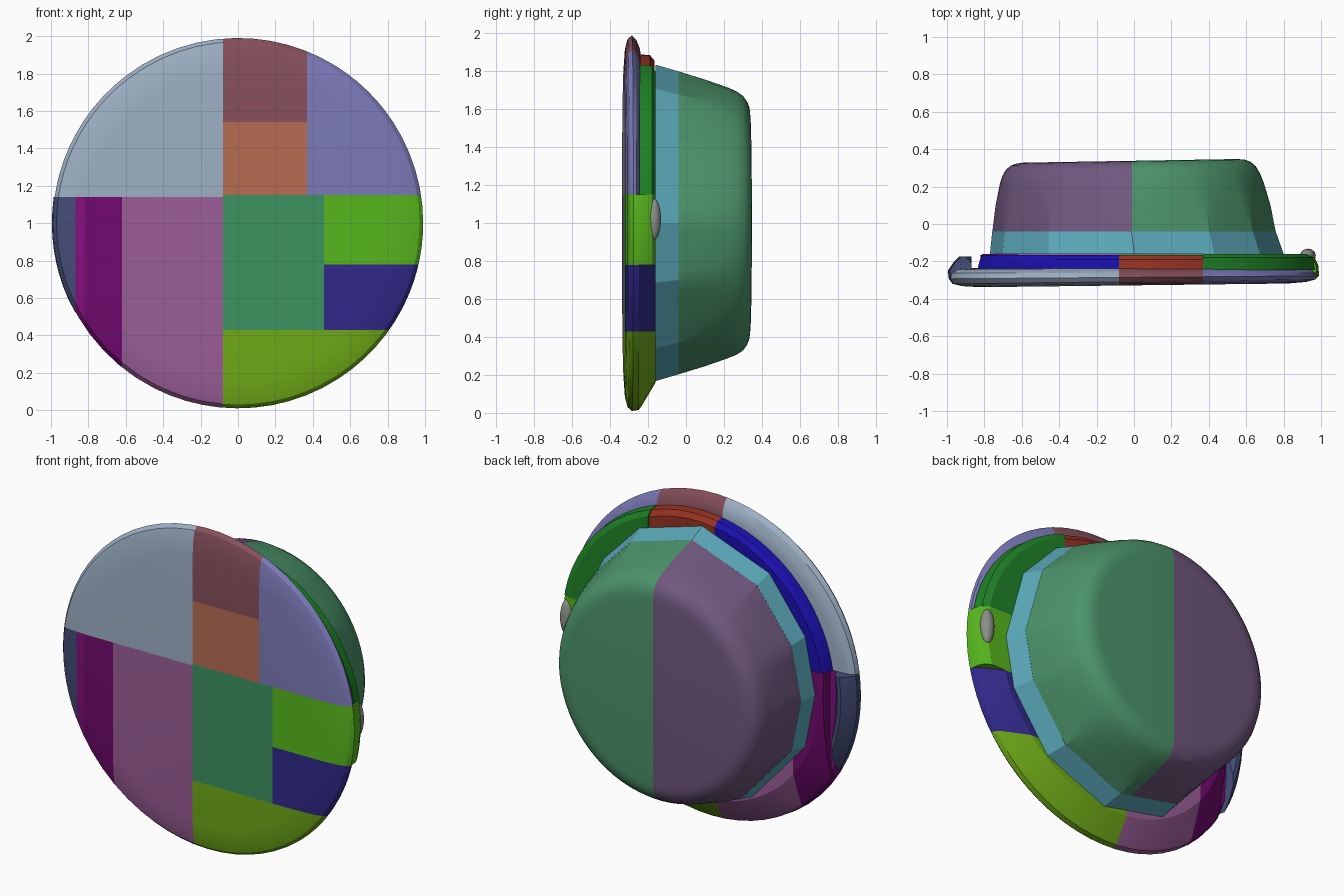
import bpy, bmesh
from math import cos, sin, radians
from mathutils import Vector

cube = bpy.data.objects.get("Cube")
if cube:
    bpy.data.objects.remove(cube)

CORNERS = [0, 33, 58, 91, 127, 156, 180, 204, 243, 275, 308, 338]
STEPS = 6
FAR = 2.0


def paint(obj, code):
    """Colour an object from a hex code, converted to linear."""
    srgb = [int(code[i:i + 2], 16) / 255 for i in (0, 2, 4)]
    col = [c / 12.92 if c < 0.04 else ((c + 0.055) / 1.055) ** 2.4 for c in srgb] + [1]
    mat = bpy.data.materials.new(obj.name + "_colour")
    mat.use_nodes = True
    mat.diffuse_color = col
    bsdf = mat.node_tree.nodes["Principled BSDF"]
    bsdf.inputs["Base Color"].default_value = col
    bsdf.inputs["Roughness"].default_value = 0.7
    obj.data.materials.append(mat)


def smooth(obj, angle=22):
    bpy.ops.object.select_all(action='DESELECT')
    obj.select_set(True)
    bpy.context.view_layer.objects.active = obj
    bpy.ops.object.shade_smooth_by_angle(angle=radians(angle))


def ring_points(y, rx, rz, cx=0.0, lean=0.0, rounding=1.0):
    """A ring around the y axis, between a twelve-sided polygon and an ellipse."""
    def on_ellipse(a):
        return Vector((cx + rx * cos(radians(a)), y, 1 + rz * sin(radians(a))))
    points = []
    for i, a in enumerate(CORNERS):
        b = CORNERS[i + 1] if i + 1 < len(CORNERS) else 360
        for k in range(STEPS):
            t = k / STEPS
            flat = on_ellipse(a).lerp(on_ellipse(b), t)
            p = flat.lerp(on_ellipse(a + (b - a) * t), rounding)
            p.y += lean * p.x
            points.append(p)
    return points


def patch(name, code, rings, x=(-FAR, FAR), z=(-FAR, FAR)):
    """Loft a closed solid through rings and keep the part inside the x and z limits."""
    bm = bmesh.new()
    loops = [[bm.verts.new(p) for p in ring_points(*r)] for r in rings]
    n = len(loops[0])
    for a, b in zip(loops, loops[1:]):
        for i in range(n):
            j = (i + 1) % n
            bm.faces.new((a[i], a[j], b[j], b[i]))
    bm.faces.new(loops[0])
    bm.faces.new(loops[-1])
    for axis, limits in ((Vector((1, 0, 0)), x), (Vector((0, 0, 1)), z)):
        for limit, side in zip(limits, (-1, 1)):
            if abs(limit) < FAR:
                geom = bm.verts[:] + bm.edges[:] + bm.faces[:]
                bmesh.ops.bisect_plane(bm, geom=geom, plane_co=axis * limit,
                                       plane_no=axis * side, clear_outer=True)
                rim = [e for e in bm.edges if e.is_boundary]
                bmesh.ops.holes_fill(bm, edges=rim, sides=0)
    bmesh.ops.recalc_face_normals(bm, faces=bm.faces[:])
    mesh = bpy.data.meshes.new(name)
    bm.to_mesh(mesh)
    bm.free()
    obj = bpy.data.objects.new(name, mesh)
    bpy.context.collection.objects.link(obj)
    paint(obj, code)
    smooth(obj)
    return obj


# Ring profiles: y, x radius, z radius, x centre, lean, rounding
front_edge = [(-.328, .82, .82, 0, .012), (-.321, .92, .92, 0, .012),
              (-.308, .97, .97, 0, .012), (-.285, .99, .99, 0, .008)]
thin_brim = front_edge + [(-.262, .985, .965), (-.243, .95, .92), (-.238, .9, .88)]
raised_step = [(-.245, .9, .89, .05), (-.19, .885, .885, .05), (-.165, .86, .855, .04)]
deep_brim = front_edge + [(-.25, .98, .985), (-.235, .965, .965), (-.16, .82, .84, .015)]
right_brim = front_edge + [(-.22, .985, .99), (-.18, .965, .97), (-.16, .93, .93)]
curled_edge = front_edge + [(-.25, .995, .99), (-.205, .965, .96), (-.175, .935, .93),
                            (-.175, .91, .91), (-.205, .885, .885), (-.24, .85, .85)]
shallow_brim = front_edge + [(-.25, .96, .96), (-.235, .9, .9)]

# Upper brim
mid, left_x, top_z = -.08, .37, 1.15
patch("brim_upper_right", "9DB0C4", thin_brim, (-FAR, mid), (1.14, FAR))
patch("brim_top", "87505C", thin_brim, (mid, left_x), (1.54, FAR))
patch("brim_upper_centre", "B86C53", thin_brim, (mid, left_x), (top_z, 1.54))
patch("brim_upper_left", "7C7AB8", thin_brim, (left_x, FAR), (top_z, FAR))

# Raised step behind the upper brim
patch("step_right", "1A10B0", raised_step, (-FAR, mid), (1.14, FAR))
patch("step_top", "973322", raised_step, (mid, left_x), (top_z, FAR))
patch("step_left", "1F8426", [(-.245, .93, .89, .05), (-.18, .92, .885, .05),
                              (-.16, .89, .86, .04)], (left_x, FAR), (top_z, FAR))

# Lower brim, left half
patch("brim_centre", "3C9460", deep_brim, (mid, .46), (.43, top_z))
patch("brim_left", "58B81E", right_brim, (.46, FAR), (.78, top_z))
patch("brim_lower_left", "31298A", deep_brim, (.46, FAR), (.43, .78))
patch("brim_bottom_left", "70AC18", deep_brim, (mid, FAR), (-FAR, .43))

# Lower brim, right half
patch("brim_bottom_right", "9C5E98", deep_brim, (-.62, mid), (-FAR, 1.14))
patch("brim_right", "720A70", deep_brim, (-.82, -.62), (-FAR, 1.14))
patch("brim_right_strip", "84107E", shallow_brim, (-.87, -.82), (-FAR, 1.14))
patch("brim_right_curl", "454D78", curled_edge, (-FAR, -.87), (-FAR, 1.14))

# Hat band
patch("band", "5CAABB", [(-.16, .785, .835, .015, 0, 0), (-.04, .758, .8, 0, 0, 0)])

# Crown halves
crown = [(-.04, .757, .8, 0, 0, 0), (.1, .735, .757, -.005, 0, .4),
         (.22, .705, .715, -.012, .005, .8), (.265, .688, .695, -.015, .01, .95),
         (.3, .668, .672, -.017, .014), (.322, .642, .642, -.018, .016),
         (.334, .61, .61, -.018, .017), (.338, .57, .57, -.018, .017)]
patch("crown_right", "70587F", crown, (-FAR, -.01))
patch("crown_left", "4C946A", crown, (-.01, FAR))

# Small bump on the left edge
bpy.ops.mesh.primitive_uv_sphere_add(segments=24, ring_count=12, radius=1, location=(.93, -.17, 1.02))
bump = bpy.context.object
bump.name = "edge_bump"
bump.scale = (.042, .038, .11)
paint(bump, "8A9088")
smooth(bump, 60)
